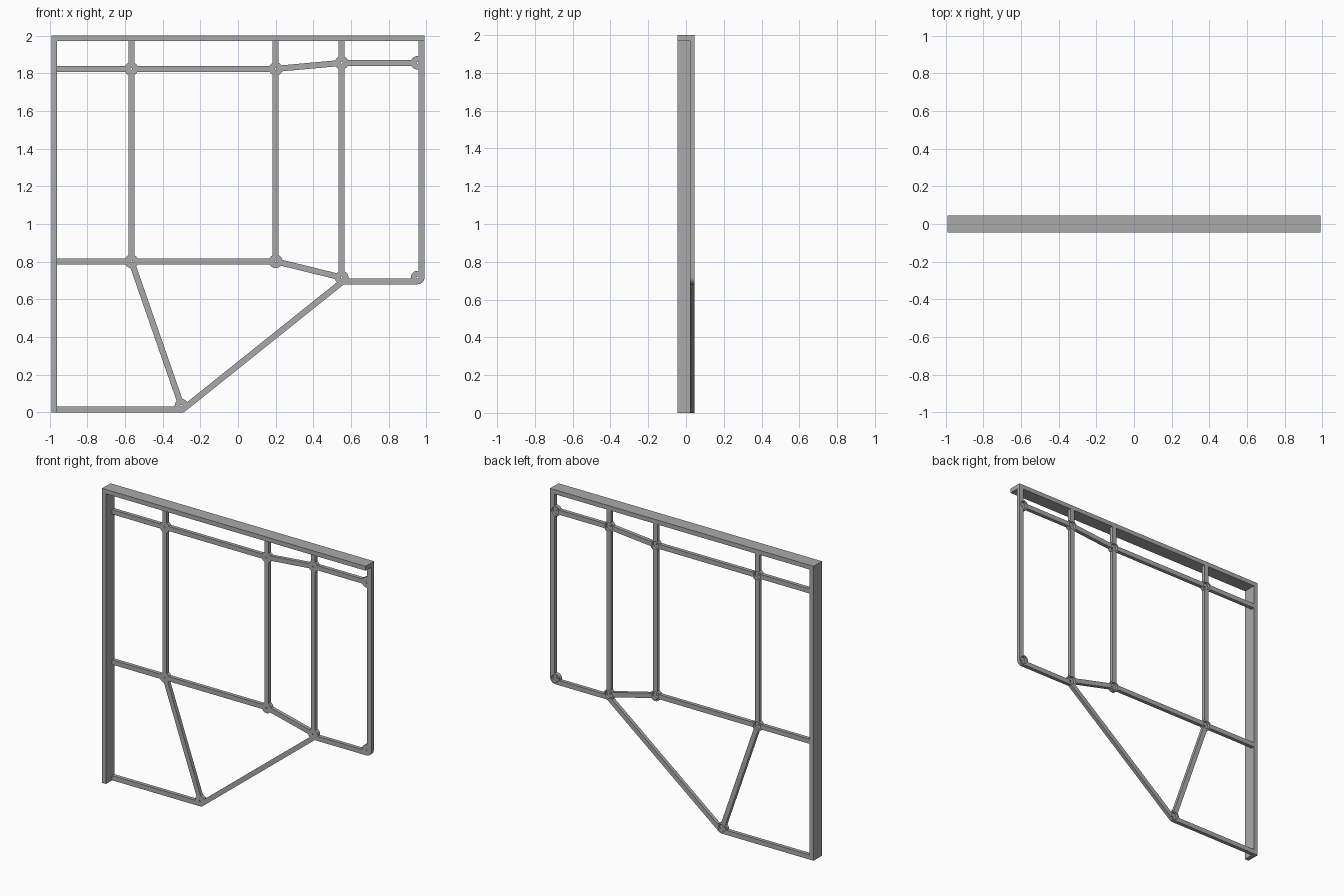
import bpy, bmesh, math
from mathutils import Matrix, Vector

if "Cube" in bpy.data.objects:
    bpy.data.objects.remove(bpy.data.objects["Cube"], do_unlink=True)

grey = bpy.data.materials.new("plain grey")
grey.use_nodes = True
colour = (0.4, 0.4, 0.4, 1)
grey.diffuse_color = colour
grey.node_tree.nodes["Principled BSDF"].inputs["Base Color"].default_value = colour

FRONT, MID, BACK = -0.045, 0.02, 0.045
SIDE, TOP = 0.99, 2.0
BAR, BEAM = 0.032, 0.03
DISC, RECESS, PIN = 0.036, 0.026, 0.005


def make(name, bm):
    mesh = bpy.data.meshes.new(name)
    bm.to_mesh(mesh)
    bm.free()
    mesh.materials.append(grey)
    ob = bpy.data.objects.new(name, mesh)
    bpy.context.collection.objects.link(ob)
    return ob


def box(name, x, y, z):
    bm = bmesh.new()
    size = Matrix.Diagonal((x[1] - x[0], y[1] - y[0], z[1] - z[0], 1))
    mid = Matrix.Translation((sum(x) / 2, sum(y) / 2, sum(z) / 2))
    bmesh.ops.create_cube(bm, size=1, matrix=mid @ size)
    return make(name, bm)


def bar(name, a, b, shift=0):
    """Straight strut between two (x, z) points, moved sideways by shift."""
    a, b = Vector(a), Vector(b)
    d = b - a
    unit = d.normalized()
    mid = (a + b) / 2 + Vector((unit.y, -unit.x)) * shift
    bm = bmesh.new()
    place = (Matrix.Translation((mid.x, (MID + BACK) / 2, mid.y))
             @ Matrix.Rotation(-math.atan2(d.y, d.x), 4, 'Y')
             @ Matrix.Diagonal((d.length, BACK - MID, BAR, 1)))
    bmesh.ops.create_cube(bm, size=1, matrix=place)
    return make(name, bm)


def cylinders(name, points, radius, y0, y1, sides=32):
    bm = bmesh.new()
    for x, z in points:
        place = Matrix.Translation((x, (y0 + y1) / 2, z)) @ Matrix.Rotation(math.pi / 2, 4, 'X')
        bmesh.ops.create_cone(bm, cap_ends=True, segments=sides, radius1=radius,
                              radius2=radius, depth=y1 - y0, matrix=place)
    return make(name, bm)


# Joints of the lattice
upper = [(-0.566, 1.823), (0.2, 1.823), (0.55, 1.855), (0.953, 1.855)]
lower = [(-0.566, 0.802), (0.2, 0.802), (0.55, 0.716), (0.953, 0.716)]
foot = (-0.3, 0.036)
joints = upper + lower + [foot]
edge = DISC - BAR / 2

# Deep side and top beams
box("side_beam", (-SIDE, -SIDE + BEAM), (FRONT, BACK), (0, TOP))
box("top_beam", (-SIDE, SIDE), (FRONT, BACK), (TOP - BEAM, TOP))

# Struts
parts = []
inner = -SIDE + BEAM
for label, row in (("upper", upper), ("lower", lower)):
    path = [(inner, row[0][1])] + row
    for i in range(len(path) - 1):
        outer_rail = label == "lower" and i == len(path) - 2
        parts.append(bar(f"{label}_rail_{i + 1}", path[i], path[i + 1],
                         edge if outer_rail else 0))
for i, (x, z) in enumerate(lower):
    parts.append(bar(f"upright_{i + 1}", (x, z), (x, TOP - BEAM), edge if i == 3 else 0))
parts.append(bar("bottom_rail", (inner, foot[1]), foot, edge))
parts.append(bar("short_diagonal", foot, lower[0]))
parts.append(bar("long_diagonal", foot, lower[2], edge))

# Round joint bosses
for i, p in enumerate(joints):
    parts.append(cylinders(f"joint_{i + 1}", [p], DISC, MID, BACK))

# Recesses in the back and pin holes right through
cutters = [cylinders("recess_cutter", joints, RECESS, MID + 0.007, BACK + 0.02),
           cylinders("pin_cutter", joints, PIN, MID - 0.02, BACK + 0.03, 12)]
for c in cutters:
    c.hide_render = True
for ob in parts:
    for c in cutters:
        mod = ob.modifiers.new("cut", 'BOOLEAN')
        mod.operation, mod.solver, mod.object = 'DIFFERENCE', 'EXACT', c
graph = bpy.context.evaluated_depsgraph_get()
cut = [bpy.data.meshes.new_from_object(ob.evaluated_get(graph)) for ob in parts]
for ob, mesh in zip(parts, cut):
    ob.modifiers.clear()
    ob.data = mesh
for c in cutters:
    bpy.data.objects.remove(c, do_unlink=True)

# Smooth round walls, keep flat edges sharp
bpy.ops.object.select_all(action='DESELECT')
for ob in parts:
    ob.select_set(True)
bpy.context.view_layer.objects.active = parts[0]
bpy.ops.object.shade_smooth_by_angle(angle=math.radians(35))
